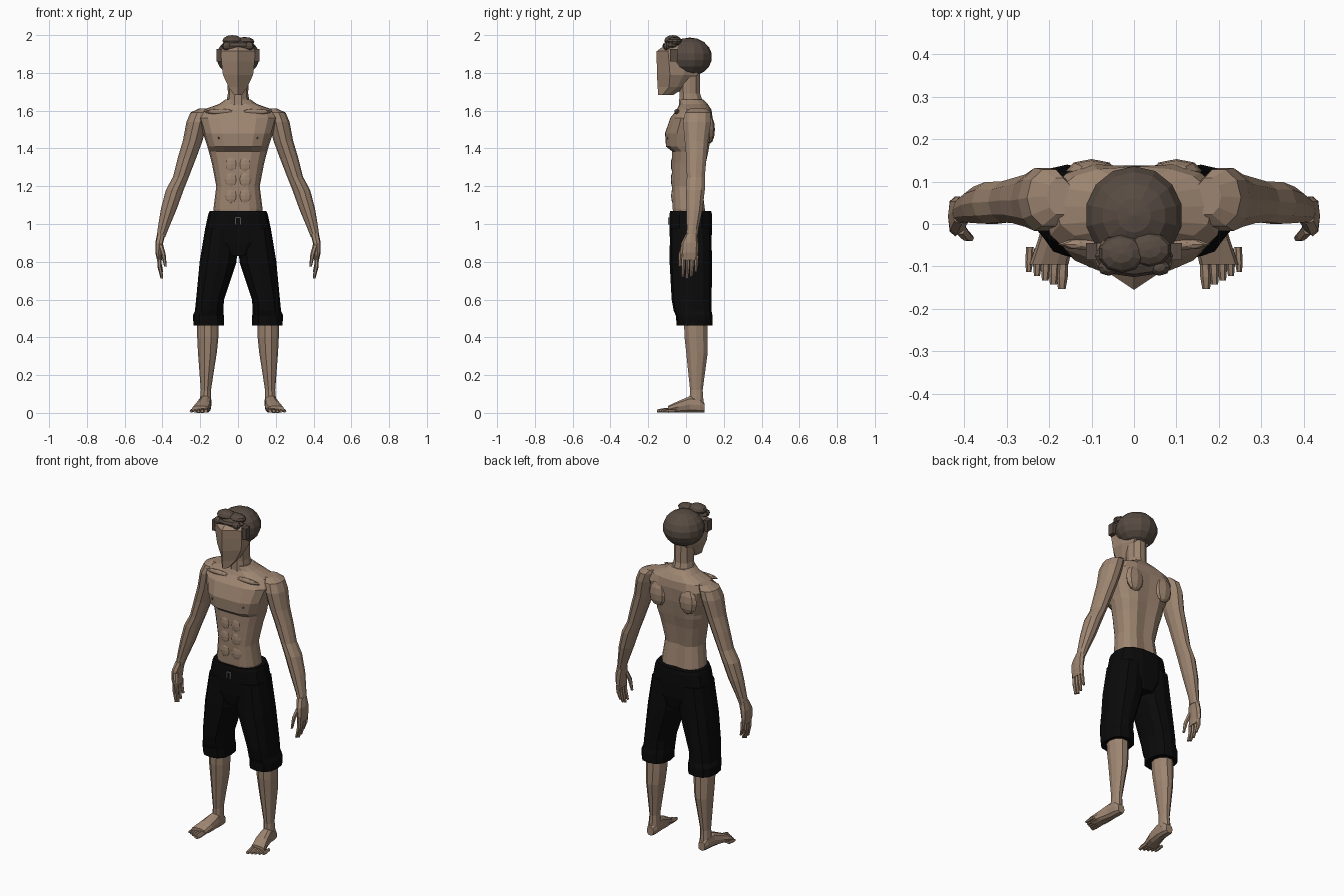
import bpy, bmesh, math
from mathutils import Vector
from mathutils.bvhtree import BVHTree

cube = bpy.data.objects.get("Cube")
if cube:
    bpy.data.objects.remove(cube)


def material(name, rgb):
    m = bpy.data.materials.new(name)
    m.use_nodes = True
    m.diffuse_color = (*rgb, 1)
    bsdf = next(n for n in m.node_tree.nodes if n.type == 'BSDF_PRINCIPLED')
    bsdf.inputs["Base Color"].default_value = (*rgb, 1)
    return m


SKIN = material("tan skin", (0.34, 0.235, 0.165))
HAIR = material("dark brown hair", (0.095, 0.07, 0.054))
CLOTH = material("black cloth", (0.003, 0.003, 0.003))
CORD = material("grey cord", (0.3, 0.3, 0.3))


def finish(name, bm, mat):
    bmesh.ops.recalc_face_normals(bm, faces=bm.faces)
    mesh = bpy.data.meshes.new(name)
    bm.to_mesh(mesh)
    bm.free()
    mesh.materials.append(mat)
    obj = bpy.data.objects.new(name, mesh)
    bpy.context.collection.objects.link(obj)
    return obj


def bridge(name, rings, mat):
    """Skin a list of point rings and cap both ends."""
    bm = bmesh.new()
    loops = [[bm.verts.new(p) for p in ring] for ring in rings]
    n = len(loops[0])
    for a, b in zip(loops, loops[1:]):
        for i in range(n):
            j = (i + 1) % n
            bm.faces.new((a[i], a[j], b[j], b[i]))
    bm.faces.new(loops[0])
    bm.faces.new(loops[-1])
    return finish(name, bm, mat)


def oval(x, y, z, rx, ry, n=10, power=2.0, along_y=False):
    """Rounded ring; horizontal, or upright for parts that run along y."""
    pts = []
    for i in range(n):
        a = 2 * math.pi * i / n
        c, s = math.cos(a), math.sin(a)
        u = math.copysign(abs(c) ** (2 / power), c) * rx
        v = math.copysign(abs(s) ** (2 / power), s) * ry
        pts.append(Vector((x + u, y, z + v) if along_y else (x + u, y + v, z)))
    return pts


def limb(name, rows, mat, side=1, **kw):
    return bridge(name, [oval(x * side, y, z, a, b, **kw) for x, y, z, a, b in rows], mat)


def ball(name, loc, size, mat, u=10, v=7):
    bm = bmesh.new()
    bmesh.ops.create_uvsphere(bm, u_segments=u, v_segments=v, radius=1)
    bmesh.ops.scale(bm, vec=size, verts=bm.verts)
    bmesh.ops.translate(bm, vec=loc, verts=bm.verts)
    return finish(name, bm, mat)


def box(name, loc, size, mat):
    bm = bmesh.new()
    bmesh.ops.create_cube(bm, size=1)
    bmesh.ops.scale(bm, vec=size, verts=bm.verts)
    bmesh.ops.translate(bm, vec=loc, verts=bm.verts)
    return finish(name, bm, mat)


# Torso: height, half width, front, back
rings = []
for z, w, front, back in [
        (1.02, .125, -.07, .115), (1.08, .13, -.076, .105), (1.2, .115, -.08, .09),
        (1.32, .138, -.08, .11), (1.385, .155, -.08, .125), (1.41, .162, -.112, .13),
        (1.48, .185, -.117, .142), (1.56, .21, -.09, .148), (1.605, .185, -.05, .135),
        (1.635, .1, -.035, .115), (1.66, .065, -.035, .09)]:
    ring = oval(0, (front + back) / 2, z, w, (back - front) / 2, n=16, power=2.5)
    if z < 1.6:
        ring[4].y -= .012      # spine groove
        ring[12].y += .006     # breastbone groove
    rings.append(ring)
torso = bridge("torso", rings, SKIN)
surface = BVHTree.FromPolygons([v.co for v in torso.data.vertices],
                               [p.vertices[:] for p in torso.data.polygons])

limb("neck", [(0, .03, 1.62, .066, .07), (0, .02, 1.69, .054, .058),
              (0, .015, 1.82, .056, .062)], SKIN)

# Muscles and nipples sit on the front of the torso
for side, tag in ((1, "left"), (-1, "right")):
    for row, z in enumerate((1.15, 1.235, 1.315)):
        hit = surface.ray_cast(Vector((.037 * side, -1, z)), Vector((0, 1, 0)))[0]
        ball(f"{tag}_abdominal_{row}", hit + Vector((0, .006, 0)), (.035, .012, .042), SKIN, 8, 6)
    hit = surface.ray_cast(Vector((.103 * side, -1, 1.455)), Vector((0, 1, 0)))[0]
    ball(f"{tag}_nipple", hit, (.006, .004, .006), HAIR, 6, 4)
    # Collar bone and shoulder blade
    ball(f"{tag}_collar_bone", (.095 * side, -.048, 1.595), (.085, .014, .014), SKIN, 8, 6)
    ball(f"{tag}_shoulder_blade", (.1 * side, .125, 1.5), (.06, .028, .075), SKIN, 8, 6)

# Head with a wedge face: height, ridge, cheek width, cheek depth, back
head = []
for z, f, w, cy, back in [
        (1.682, -.148, .02, -.125, -.07), (1.725, -.15, .05, -.09, .0),
        (1.79, -.154, .08, -.085, .06), (1.86, -.155, .088, -.09, .09),
        (1.915, -.155, .09, -.095, .09), (1.945, -.115, .075, -.075, .07)]:
    mid = (cy + back) / 2
    head.append([Vector(p) for p in (
        (0, f, z), (w, cy, z), (w * .95, mid, z), (w * .6, back, z),
        (-w * .6, back, z), (-w * .95, mid, z), (-w, cy, z))])
bridge("head", head, SKIN)

# Hair
ball("hair_cap", (0, .02, 1.885), (.117, .118, .102), HAIR, 14, 9)
ball("hair_fringe", (0, -.075, 1.943), (.092, .05, .028), HAIR, 12, 6)
ball("hair_quiff", (-.03, -.07, 1.97), (.055, .045, .03), HAIR, 10, 6)
ball("hair_swirl", (.035, -.06, 1.965), (.055, .04, .025), HAIR, 10, 6)
for side, tag in ((1, "left"), (-1, "right")):
    ball(f"{tag}_hair_curl", (.06 * side, -.102, 1.942), (.026, .02, .022), HAIR, 8, 6)
    box(f"{tag}_sideburn", (.1 * side, -.065, 1.893), (.026, .04, .066), HAIR)

# Shorts
limb("shorts_hips", [(0, .025, .83, .07, .1), (0, .025, .9, .165, .112),
                     (0, .025, .98, .173, .115), (0, .025, 1.05, .158, .115),
                     (0, .025, 1.07, .15, .11)], CLOTH, n=14, power=2.6)
for x in (-.012, .012):
    box("drawstring", (x, -.09, 1.015), (.004, .008, .035), CORD)
box("drawstring_knot", (0, -.09, 1.033), (.024, .008, .004), CORD)

for side, tag in ((1, "left"), (-1, "right")):
    limb(f"{tag}_shorts_leg", [
        (.088, .025, .98, .085, .11), (.105, .025, .8, .098, .112),
        (.148, .03, .6, .074, .106), (.153, .035, .54, .075, .1),
        (.157, .043, .515, .082, .097), (.155, .045, .462, .08, .094)],
        CLOTH, side, n=12, power=2.5)

    # Lower leg
    limb(f"{tag}_lower_leg", [
        (.16, .05, .52, .06, .065), (.16, .053, .4, .056, .064),
        (.162, .058, .32, .05, .06), (.167, .056, .2, .036, .045),
        (.17, .055, .12, .027, .035), (.172, .055, .05, .031, .04)], SKIN, side)

    # Foot and toes
    limb(f"{tag}_foot", [
        (.172, .097, .028, .022, .026), (.172, .075, .04, .031, .04),
        (.175, .02, .045, .034, .045), (.185, -.04, .032, .042, .032),
        (.2, -.095, .019, .046, .019)], SKIN, side, along_y=True, power=2.6)
    for i in range(5):
        x, r = .167 + .0195 * i, .013 - .001 * i
        limb(f"{tag}_toe_{i}", [
            (x, -.07 + .004 * i, r + .003, r, r), (x + .002, -.125 + .009 * i, r, r, r),
            (x + .003, -.153 + .01 * i, r * .8, r * .7, r * .7)],
            SKIN, side, along_y=True, n=6)

    # Arm from shoulder to wrist
    limb(f"{tag}_arm", [
        (.175, .065, 1.612, .03, .045), (.2, .062, 1.59, .052, .07),
        (.217, .058, 1.54, .056, .078), (.24, .055, 1.44, .052, .065),
        (.27, .055, 1.35, .049, .056), (.302, .052, 1.25, .042, .05),
        (.335, .05, 1.18, .047, .052), (.366, .045, 1.08, .042, .045),
        (.398, .035, .97, .028, .032), (.408, .03, .93, .022, .032)], SKIN, side)

    # Hand
    limb(f"{tag}_palm", [
        (.406, .03, .95, .022, .03), (.417, .02, .9, .021, .045),
        (.421, .018, .85, .017, .047), (.416, .018, .81, .013, .042)],
        SKIN, side, n=8, power=2.6)
    for i in range(4):
        y = -.014 + .023 * i
        drop = (.008, 0, .01, .035)[i]
        limb(f"{tag}_finger_{i}", [
            (.417, y, .83, .011, .0115), (.416, y, .775 + drop / 2, .011, .011),
            (.403, y - .004, .712 + drop, .007, .008)], SKIN, side, n=6)
    limb(f"{tag}_thumb", [
        (.41, -.01, .89, .014, .016), (.395, -.028, .84, .012, .013),
        (.384, -.033, .775, .007, .008)], SKIN, side, n=6)
